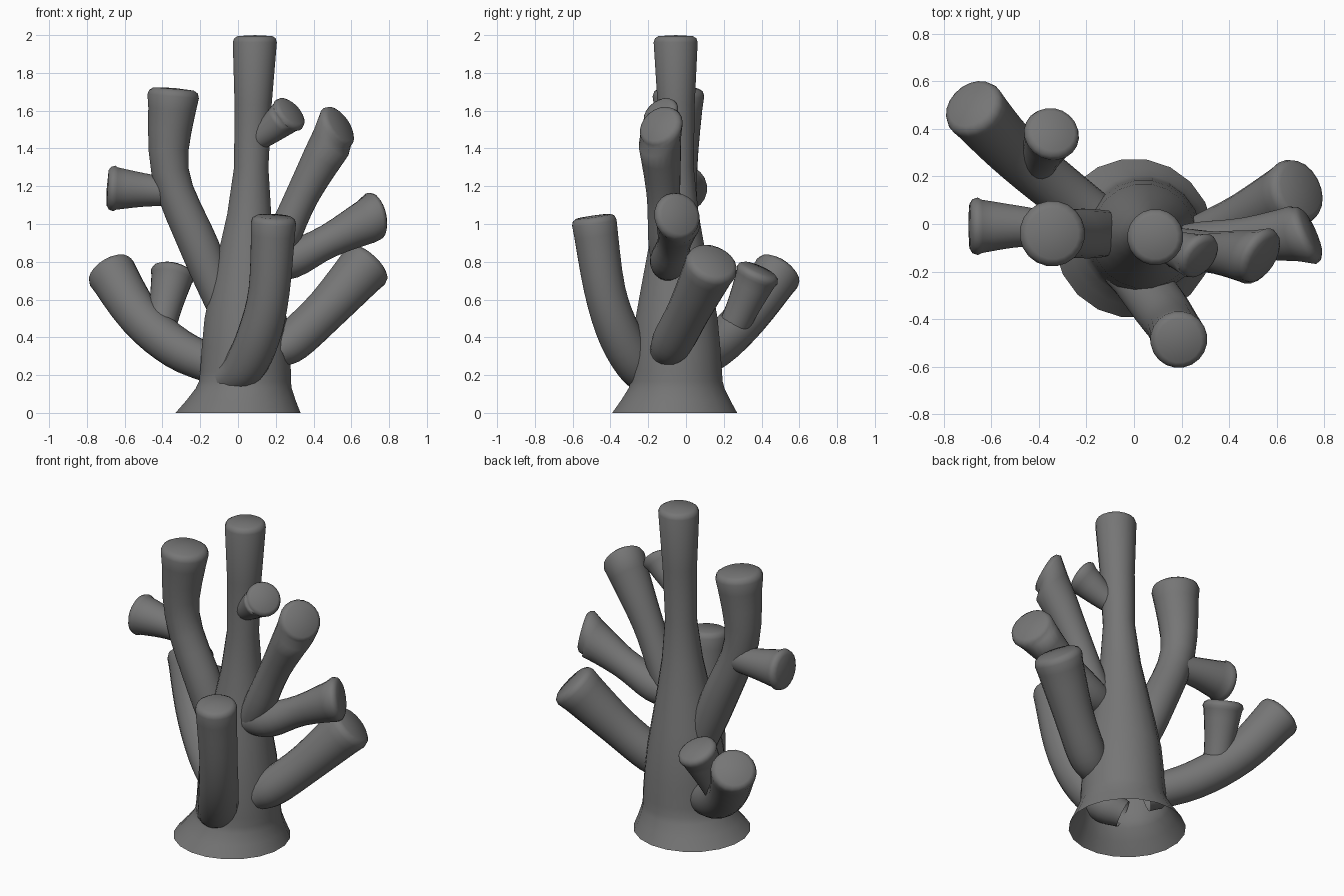
import bpy, bmesh, math
from mathutils import Vector

cube = bpy.data.objects.get("Cube")
if cube:
    bpy.data.objects.remove(cube, do_unlink=True)

grey = bpy.data.materials.new("coral grey")
grey.use_nodes = True
colour = (0.18, 0.18, 0.18, 1)
grey.diffuse_color = colour
grey.node_tree.nodes["Principled BSDF"].inputs["Base Color"].default_value = colour

SIDES = 20


def smooth_path(points, steps):
    """Catmull-Rom through (x, y, z, radius) points."""
    pts = [Vector(p) for p in points]
    pts = [2 * pts[0] - pts[1]] + pts + [2 * pts[-1] - pts[-2]]
    out = []
    for a, b, c, d in zip(pts, pts[1:], pts[2:], pts[3:]):
        for i in range(steps):
            t = i / steps
            out.append(0.5 * (2 * b + (c - a) * t + (2 * a - 5 * b + 4 * c - d) * t * t
                              + (3 * b - a - 3 * c + d) * t ** 3))
    return out + [pts[-2]]


def tube(name, *points, facing=None, steps=4, upright=False):
    """Round limb with an open root and a blunt tip, which may face its own way."""
    path = smooth_path(points, steps)
    centres = [p.to_3d() for p in path]
    radii = [p[3] for p in path]
    tip, r = centres[-1], radii[-1]
    along = (tip - centres[-2]).normalized()
    out = Vector(facing).normalized() if facing else along
    # the last path point is the end face, so step back for the shoulder
    centres[-1] = tip - out * r * 0.28
    for lift, scale in ((0.1, 0.94), (0, 0.78)):
        centres.append(tip - out * r * lift)
        radii.append(r * scale)
    bm = bmesh.new()
    rings = []
    side = None
    for i, c in enumerate(centres):
        if upright:
            axis = Vector((0, 0, 1))
        elif i >= len(path) - 1:
            axis = out
        else:
            axis = (centres[i + 1] - centres[max(i - 1, 0)]).normalized()
            # ease toward the tip's facing so the rings do not cross
            if i == len(path) - 2:
                axis = (axis + out).normalized()
        if side is None:
            side = axis.orthogonal()
        side = (side - axis * side.dot(axis)).normalized()
        up = axis.cross(side)
        ring = []
        for k in range(SIDES):
            a = math.tau * k / SIDES
            ring.append(bm.verts.new(c + radii[i] * (side * math.cos(a) + up * math.sin(a))))
        rings.append(ring)
    for lo, hi in zip(rings, rings[1:]):
        for k in range(SIDES):
            n = (k + 1) % SIDES
            bm.faces.new((lo[k], lo[n], hi[n], hi[k]))
    centre = bm.verts.new(tip + out * r * 0.04)
    for k in range(SIDES):
        bm.faces.new((rings[-1][k], rings[-1][(k + 1) % SIDES], centre))
    mesh = bpy.data.meshes.new(name)
    bm.to_mesh(mesh)
    bm.free()
    mesh.materials.append(grey)
    mesh.shade_smooth()
    bpy.context.collection.objects.link(bpy.data.objects.new(name, mesh))


# Central trunk with flared open foot
tube("trunk", (0, -.06, 0, .335), (.03, -.05, .13, .257), (.04, -.05, .22, .243),
     (.04, -.05, .5, .22), (.05, -.05, .85, .155), (.07, -.05, 1.3, .092),
     (.09, -.055, 1.995, .118), steps=2, upright=True)

# Tall limb on the right with its side twig
tube("tall_right_branch", (-.07, -.04, .55, .09), (-.2, -.04, .87, .105),
     (-.36, -.04, 1.28, .1), (-.34, -.04, 1.715, .138))
tube("tall_right_twig", (-.36, -.02, 1.17, .075), (-.5, -.01, 1.18, .09),
     (-.69, -.01, 1.19, .122))

# Low limb at the back with its upright twig
tube("low_back_branch", (-.1, -.02, .24, .1), (-.32, .15, .34, .11),
     (-.52, .32, .51, .115), (-.685, .5, .765, .132))
tube("low_back_twig", (-.41, .25, .45, .08), (-.38, .31, .58, .09), (-.34, .39, .76, .118))

# Limb rising at the front
tube("front_branch", (-.07, -.18, .17, .08), (.03, -.25, .24, .11), (.11, -.35, .41, .115),
     (.165, -.43, .65, .11), (.19, -.49, 1.04, .12))

# Fan of limbs on the left, with slanted ends
tube("low_left_branch", (.2, -.11, .32, .085), (.29, -.07, .38, .11), (.47, .02, .55, .115),
     (.7, .145, .805, .142), facing=(.65, .3, .7))
tube("middle_left_branch", (.14, -.1, .78, .08), (.28, -.09, .81, .1), (.48, -.06, .91, .09),
     (.745, -.035, 1.045, .13), facing=(.9, .4, .2))
tube("upper_left_branch", (.14, -.09, .74, .08), (.23, -.11, .91, .09), (.35, -.12, 1.17, .09),
     (.545, -.145, 1.525, .125), facing=(.75, -.45, .5))
tube("trunk_twig", (.09, -.07, 1.44, .06), (.16, -.1, 1.49, .073), (.285, -.145, 1.595, .103),
     facing=(.65, -.5, .6))
